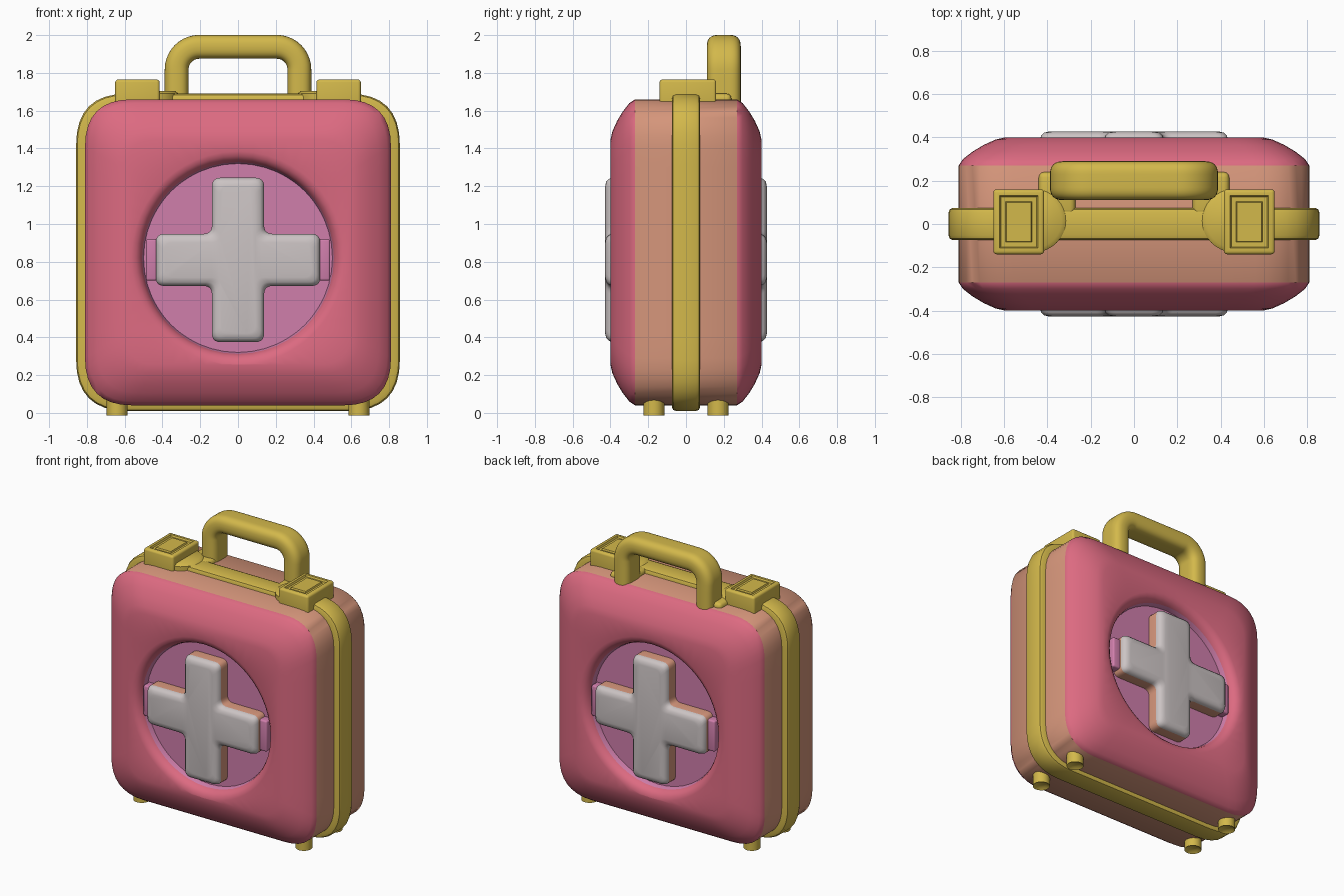
import bpy, bmesh, math
from mathutils import Vector, Matrix

if "Cube" in bpy.data.objects:
    bpy.data.objects.remove(bpy.data.objects["Cube"])


def material(name, rgb):
    m = bpy.data.materials.new(name)
    m.diffuse_color = (*rgb, 1)
    m.use_nodes = True
    m.node_tree.nodes["Principled BSDF"].inputs["Base Color"].default_value = m.diffuse_color
    return m


PINK = material("rose pink", (0.72, 0.145, 0.22))
TAN = material("peach tan", (0.66, 0.30, 0.195))
YELLOW = material("mustard yellow", (0.65, 0.48, 0.07))
LILAC = material("lilac pink", (0.63, 0.21, 0.41))
GREY = material("warm white", (0.60, 0.55, 0.55))


def finish(name, bm, mats, angle=40):
    bmesh.ops.recalc_face_normals(bm, faces=bm.faces)
    me = bpy.data.meshes.new(name)
    bm.to_mesh(me)
    bm.free()
    for m in mats:
        me.materials.append(m)
    ob = bpy.data.objects.new(name, me)
    bpy.context.collection.objects.link(ob)
    bpy.ops.object.select_all(action='DESELECT')
    ob.select_set(True)
    bpy.context.view_layer.objects.active = ob
    bpy.ops.object.shade_smooth_by_angle(angle=math.radians(angle))
    return ob


def round_poly(pts, r, seg=8, fill=1):
    """Polygon with rounded corners; straight runs are split into fill pieces."""
    pts = [Vector(p) for p in pts]
    n, out = len(pts), []
    for i, p in enumerate(pts):
        nxt = pts[(i + 1) % n]
        a = p + (pts[i - 1] - p).normalized() * r
        b = p + (nxt - p).normalized() * r
        for k in range(seg + 1):
            t = k / seg
            out.append(a * (1 - t) ** 2 + p * 2 * t * (1 - t) + b * t * t)
        c = nxt + (p - nxt).normalized() * r
        out += [b.lerp(c, k / fill) for k in range(1, fill)]
    return out


def rect(w, h, r, fill=10):
    return round_poly([(w, -h), (w, h), (-w, h), (-w, -h)], r, 8, fill)


def loft(name, rings, mats, index=None, angle=40):
    """Skin a list of equal rings; index gives a material per gap, caps take the end ones."""
    bm = bmesh.new()
    vs = [[bm.verts.new(p) for p in ring] for ring in rings]
    index = index or [0] * (len(rings) - 1)
    for a, b, mi in zip(vs, vs[1:], index):
        for i in range(len(a)):
            j = (i + 1) % len(a)
            bm.faces.new((a[i], a[j], b[j], b[i])).material_index = mi
    bm.faces.new(vs[0]).material_index = index[0]
    bm.faces.new(vs[-1]).material_index = index[-1]
    return finish(name, bm, mats, angle)


def at_y(pts, y, cz):
    return [(p.x, y, p.y + cz) for p in pts]


def box(name, x, y, z, mat, bevel=0.02, inset=False):
    bm = bmesh.new()
    bmesh.ops.create_cube(bm, size=1)
    for v in bm.verts:
        v.co = [lo + (c + 0.5) * (hi - lo) for c, (lo, hi) in zip(v.co, (x, y, z))]
    bmesh.ops.bevel(bm, geom=bm.edges[:], offset=bevel, segments=3, profile=0.5, affect='EDGES')
    if inset:  # stepped square panel on the top
        bm.normal_update()
        top = max(bm.faces, key=lambda f: f.calc_center_median().z + f.calc_area())
        for thick, depth in ((0.02, 0), (0.008, -0.012), (0.03, 0), (0.006, 0.01)):
            bmesh.ops.inset_region(bm, faces=[top], thickness=thick, depth=depth)
    return finish(name, bm, [mat])


def disc(name, x, y, z0, z1, r, mat):
    rings = []
    for z, rr in ((z0, r), (z1 - 0.015, r), (z1, r - 0.02)):
        rings.append([(x + rr * math.cos(k * math.tau / 32), y + rr * math.sin(k * math.tau / 32), z)
                      for k in range(32)])
    return loft(name, rings, [mat])


# Case body: tan middle, pink shells with sloped rims, round lilac dishes front and back
CZ, DZ = 0.85, 0.82
half, gaps = [], []
for y, ins in ((0.27, 0), (0.30, 0.02), (0.335, 0.065), (0.365, 0.115), (0.39, 0.17), (0.40, 0.215)):
    half.append((y, rect(0.81 - ins, 0.81 - ins, 0.25 - ins * 0.4), CZ))
flat = rect(0.6, 0.6, 0.16)
for y, r in ((0.40, 0.565), (0.392, 0.54), (0.375, 0.52), (0.35, 0.508), (0.315, 0.50)):
    half.append((y, [p.normalized() * r for p in flat], DZ))
gap = [1] * 9 + [2]
rings = [at_y(p, -y, c) for y, p, c in reversed(half)] + [at_y(p, y, c) for y, p, c in half]
loft("case_body", rings, [TAN, PINK, LILAC], gap[::-1] + [0] + gap)

# Raised crosses with tan sides, and small clips beside them
for s, side in ((-1, "front"), (1, "back")):
    rings = []
    for y, i in ((0.30, 0), (0.388, 0), (0.408, 0.006), (0.422, 0.02), (0.428, 0.045)):
        l, w = 0.435 - i, 0.138 - i
        pts = [(l, -w), (l, w), (w, w), (w, l), (-w, l), (-w, w),
               (-l, w), (-l, -w), (-w, -w), (-w, -l), (w, -l), (w, -w)]
        rings.append(at_y(round_poly(pts, 0.045, 5), s * y, 0.81))
    loft(side + "_cross", rings, [TAN, GREY], [0, 1, 1, 1], 60)
    for x in (-1, 1):
        box(side + "_cross_clip", sorted((x * 0.42, x * 0.488)), sorted((s * 0.30, s * 0.375)),
            (0.70, 0.92), LILAC, 0.012)

# Yellow seam band around the case
prof = ((-0.075, 0.08), (-0.075, 0.02), (-0.068, 0.006), (-0.052, 0),
        (0.052, 0), (0.068, 0.006), (0.075, 0.02), (0.075, 0.08))
loft("seam_band", [at_y(rect(0.857 - i, 0.84 - i, 0.27 - i * 0.4), y, CZ) for y, i in prof], [YELLOW])

# Latches, handle mounts and feet on both sides
for s in (-1, 1):
    box("latch", sorted((s * 0.415, s * 0.65)), (-0.14, 0.16), (1.58, 1.765), YELLOW, 0.015, True)
    disc("latch_base", s * 0.46, 0.015, 1.6, 1.705, 0.145, YELLOW)
    box("handle_mount", sorted((s * 0.27, s * 0.44)), (0.04, 0.24), (1.6, 1.69), YELLOW, 0.025)
    for y in (-0.17, 0.17):
        disc("foot", s * 0.64, y, 0.12, 0.0, 0.055, YELLOW)

# Carry handle: rounded section swept along an arch
arch = [Vector((-0.325, 1.62)), Vector((-0.325, 1.77))]
for cx, a0 in ((-0.205, math.pi), (0.205, math.pi / 2)):
    for k in range(11):
        a = a0 - k * math.pi / 20
        arch.append(Vector((cx + 0.12 * math.cos(a), 1.818 + 0.12 * math.sin(a))))
arch += [Vector((0.325, 1.77)), Vector((0.325, 1.62))]
section = rect(0.063, 0.09, 0.06, 2)
rings = []
for i, p in enumerate(arch):
    t = (arch[min(i + 1, len(arch) - 1)] - arch[max(i - 1, 0)]).normalized()
    nrm = Vector((-t.y, t.x))
    rings.append([(p.x + nrm.x * q.x, 0.2 + q.y, p.y + nrm.y * q.x) for q in section])
loft("carry_handle", rings, [YELLOW], None, 50)
